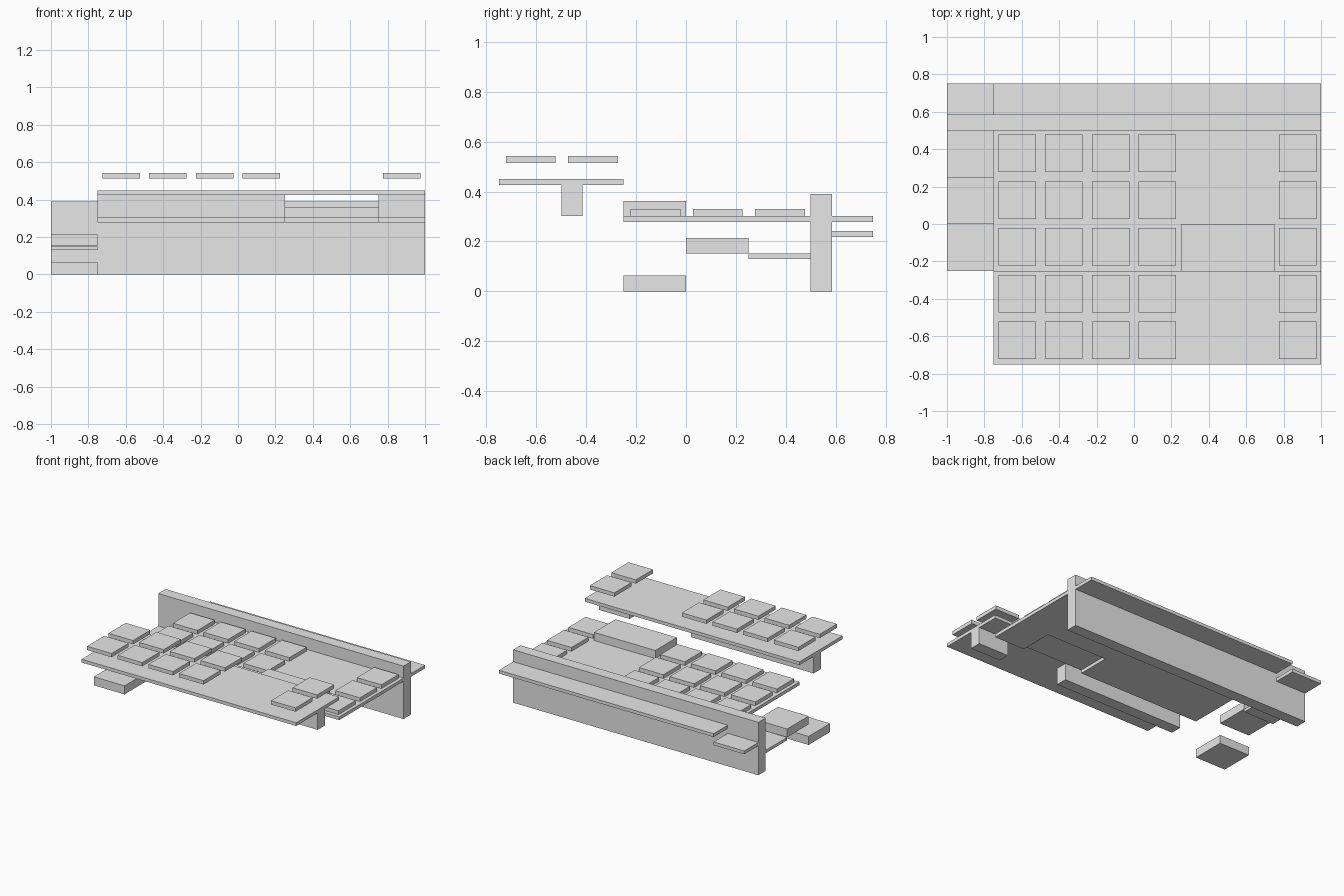
import bpy
import bmesh

if "Cube" in bpy.data.objects:
    bpy.data.objects.remove(bpy.data.objects["Cube"])

gray = bpy.data.materials.new("light gray")
gray.diffuse_color = (0.8, 0.8, 0.8, 1)
gray.use_nodes = True
gray.node_tree.nodes["Principled BSDF"].inputs["Base Color"].default_value = gray.diffuse_color


def slab(name, outline, z0, z1):
    """Extrude a flat counter-clockwise outline from z0 up to z1."""
    bm = bmesh.new()
    face = bm.faces.new([bm.verts.new((x, y, z0)) for x, y in outline])
    up = bmesh.ops.extrude_face_region(bm, geom=[face])["geom"]
    bmesh.ops.translate(bm, vec=(0, 0, z1 - z0),
                        verts=[v for v in up if isinstance(v, bmesh.types.BMVert)])
    # restore the bottom face if the extrusion consumed it
    edges = [e for e in bm.edges if e.is_boundary]
    if edges:
        bmesh.ops.holes_fill(bm, edges=edges)
    bmesh.ops.recalc_face_normals(bm, faces=bm.faces)
    mesh = bpy.data.meshes.new(name)
    bm.to_mesh(mesh)
    bm.free()
    mesh.materials.append(gray)
    obj = bpy.data.objects.new(name, mesh)
    bpy.context.collection.objects.link(obj)
    return obj


def box(name, x0, x1, y0, y1, z0, z1):
    return slab(name, [(x0, y0), (x1, y0), (x1, y1), (x0, y1)], z0, z1)


# Rear wall with two ledges behind it
box("rear_wall", -1, 1, 0.5, 0.585, 0, 0.39)
box("rear_ledge", -0.75, 1, 0.585, 0.75, 0.278, 0.302)
box("rear_ledge_low", -1, -0.75, 0.585, 0.75, 0.218, 0.242)

# Lower deck, notched at the front where the raised block sits
slab("lower_deck", [(-0.75, -0.25), (0.25, -0.25), (0.25, 0), (0.75, 0),
                    (0.75, -0.25), (1, -0.25), (1, 0.5), (-0.75, 0.5)], 0.278, 0.302)
box("raised_block", 0.25, 0.75, -0.25, 0, 0.302, 0.362)

# Upper deck and the two beams below it
box("upper_deck", -0.75, 1, -0.75, -0.25, 0.426, 0.45)
box("beam_long", -0.75, 0.25, -0.5, -0.415, 0.302, 0.426)
box("beam_short", 0.75, 1, -0.5, -0.415, 0.302, 0.426)

# Side steps and landing
box("step_low", -1, -0.75, -0.25, 0, 0, 0.063)
box("step_high", -1, -0.75, 0, 0.25, 0.152, 0.213)
box("landing", -1, -0.75, 0.25, 0.5, 0.13, 0.151)

# Square tiles: two floating front rows, three rows resting on the lower deck
for row in range(5):
    y = -0.6225 + 0.25 * row
    z = 0.514 if row < 2 else 0.302
    for col in (0, 1, 2, 3, 6):
        x = -0.625 + 0.25 * col
        box(f"tile_{row}_{col}", x - 0.1, x + 0.1, y - 0.1, y + 0.1, z, z + 0.028)
